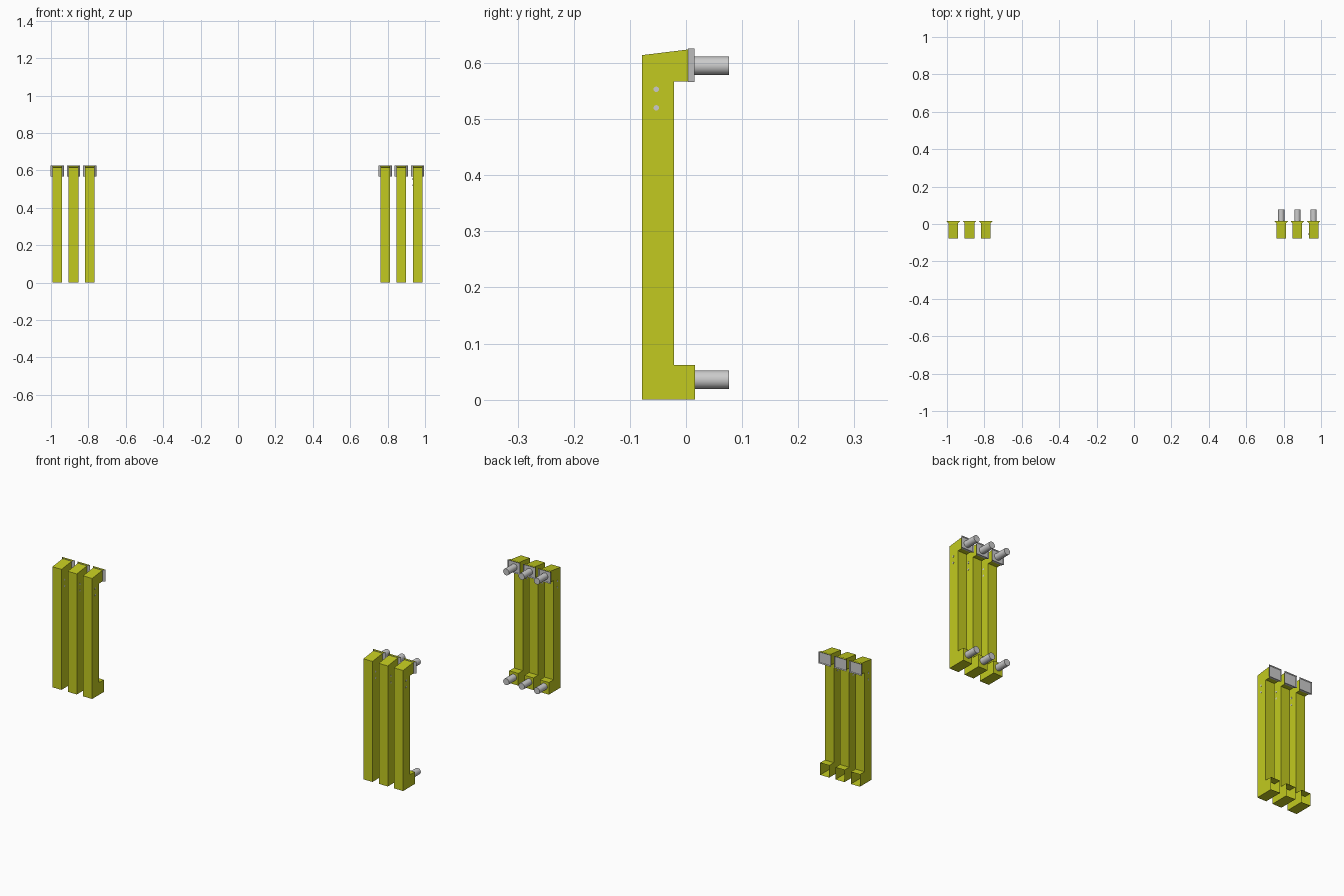
import bpy, bmesh, math
from mathutils import Matrix

if "Cube" in bpy.data.objects:
    bpy.data.objects.remove(bpy.data.objects["Cube"])

yellow = bpy.data.materials.new("yellow_paint")
yellow.diffuse_color = (0.54, 0.59, 0.014, 1)
yellow.use_nodes = True
yellow.node_tree.nodes["Principled BSDF"].inputs["Base Color"].default_value = yellow.diffuse_color
steel = bpy.data.materials.new("plain_grey")
steel.diffuse_color = (0.6, 0.6, 0.6, 1)
steel.use_nodes = True
steel.node_tree.nodes["Principled BSDF"].inputs["Base Color"].default_value = steel.diffuse_color

WIDTH, FLANGE_W = 0.051, 0.071
# Side outline (y, z): upright bar with a foot and a sloping head
PROFILE = [(-0.078, 0), (0.016, 0), (0.016, 0.062), (-0.021, 0.062),
           (-0.021, 0.567), (0.004, 0.567), (0.004, 0.624), (-0.078, 0.614)]


def finish(bm, name, mats=()):
    mesh = bpy.data.meshes.new(name)
    bm.to_mesh(mesh)
    bm.free()
    for m in mats:
        mesh.materials.append(m)
    obj = bpy.data.objects.new(name, mesh)
    bpy.context.collection.objects.link(obj)
    return obj


def bar(name, x, open_foot):
    bm = bmesh.new()
    face = bm.faces.new([bm.verts.new((x - WIDTH / 2, y, z)) for y, z in PROFILE])
    ext = bmesh.ops.extrude_face_region(bm, geom=[face])
    bmesh.ops.translate(bm, vec=(WIDTH, 0, 0),
                        verts=[v for v in ext["geom"] if isinstance(v, bmesh.types.BMVert)])
    bmesh.ops.recalc_face_normals(bm, faces=bm.faces)
    if open_foot:
        end = [f for f in bm.faces if all(v.co.y > 0.015 for v in f.verts)]
        bmesh.ops.delete(bm, geom=end, context="FACES")
    finish(bm, name, [yellow])


def flange(name, x):
    # Flared plate: narrow at the bar, wide at the back, yellow on top only
    bm = bmesh.new()
    bmesh.ops.create_cube(bm, size=1)
    for v in bm.verts:
        w = FLANGE_W if v.co.y > 0 else WIDTH
        v.co = (x + v.co.x * w, 0.0095 + v.co.y * 0.011, 0.596 + v.co.z * 0.06)
    bm.normal_update()
    for f in bm.faces:
        f.material_index = 1 if f.normal.z > 0.9 else 0
    back = [f for f in bm.faces if f.normal.y > 0.9]
    bmesh.ops.inset_region(bm, faces=back, thickness=0.005)
    bmesh.ops.translate(bm, vec=(0, -0.004, 0), verts=back[0].verts)
    finish(bm, name, [steel, yellow])


def cylinder(name, centre, radius, length, axis, sides):
    bm = bmesh.new()
    rot = Matrix.Rotation(math.pi / 2, 4, axis)
    bmesh.ops.create_cone(bm, cap_ends=True, segments=sides, radius1=radius,
                          radius2=radius, depth=length,
                          matrix=Matrix.Translation(centre) @ rot)
    for f in bm.faces:
        f.smooth = len(f.verts) == 4
    finish(bm, name)


# Two groups of three bars; only the right group has mounting pegs
for side, first in (("left", -0.966), ("right", 0.787)):
    for i in range(3):
        x = first + i * 0.0865
        tag = f"{side}_{i + 1}"
        bar("bar_" + tag, x, side == "left")
        flange("head_flange_" + tag, x)
        for z in (0.52, 0.553):
            cylinder("rivet_" + tag, (x, -0.053, z), 0.005, WIDTH + 0.001, "Y", 12)
        if side == "right":
            cylinder("lower_peg_" + tag, (x, 0.0435, 0.0355), 0.0165, 0.067, "X", 24)
            cylinder("upper_peg_" + tag, (x, 0.0435, 0.595), 0.0165, 0.067, "X", 24)
